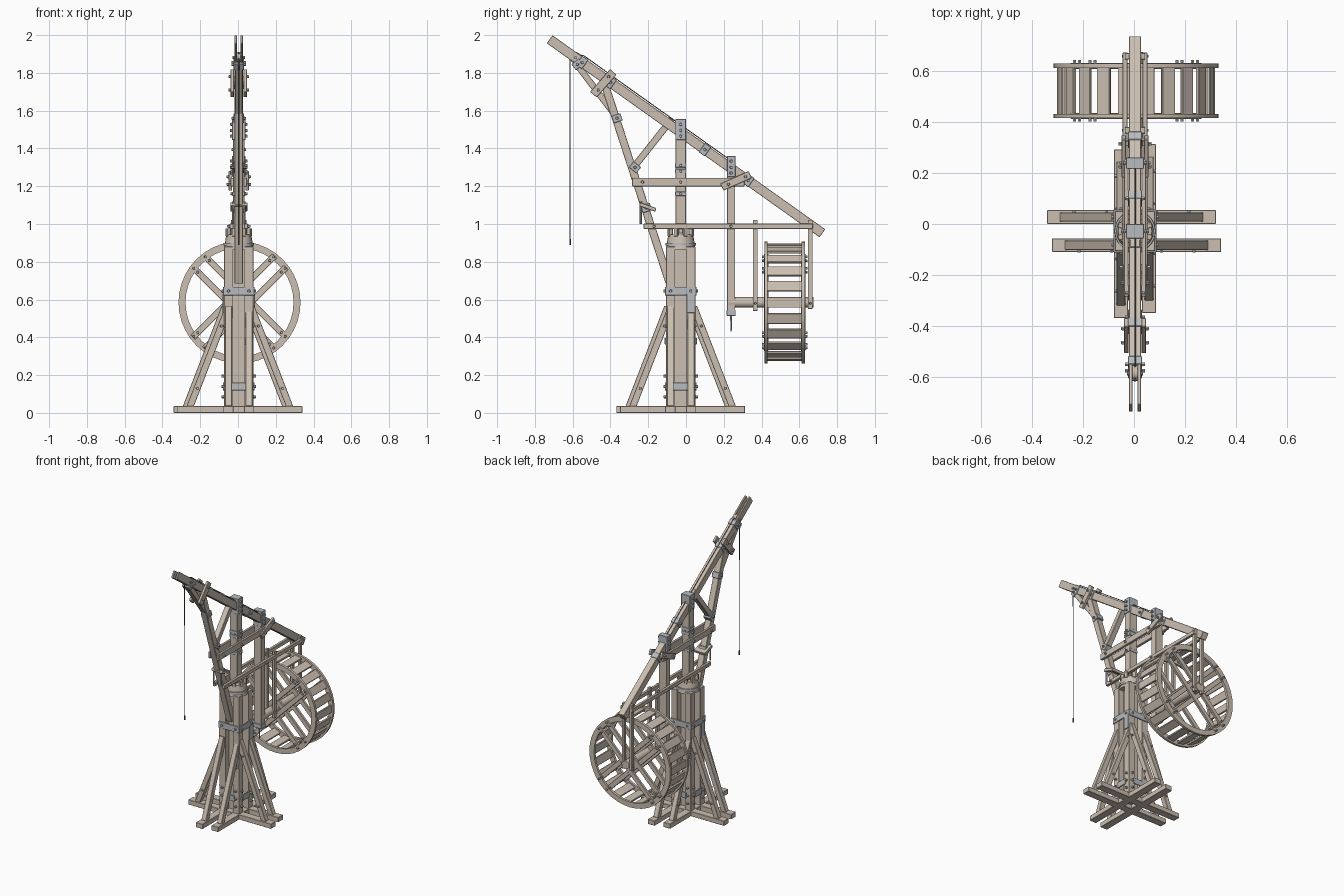
import bpy, bmesh
from math import pi, sin, cos
from mathutils import Vector as V, Matrix

if "Cube" in bpy.data.objects:
    bpy.data.objects.remove(bpy.data.objects["Cube"])

CX, CY = 0.004, -0.028          # slewing axis
X, Y, Z = V((1, 0, 0)), V((0, 1, 0)), V((0, 0, 1))


def material(name, c):
    m = bpy.data.materials.new(name)
    m.diffuse_color = (*c, 1)
    m.use_nodes = True
    m.node_tree.nodes["Principled BSDF"].inputs["Base Color"].default_value = m.diffuse_color
    return m


WOOD = material("wood", (0.60, 0.52, 0.44))
IRON = material("iron", (0.48, 0.50, 0.52))
ROPE = material("rope", (0.14, 0.12, 0.10))


def finish(name, bm, mat, bevel=0, smooth=False):
    bmesh.ops.recalc_face_normals(bm, faces=bm.faces)
    me = bpy.data.meshes.new(name)
    bm.to_mesh(me)
    bm.free()
    me.materials.append(mat)
    ob = bpy.data.objects.new(name, me)
    bpy.context.collection.objects.link(ob)
    if bevel:
        b = ob.modifiers.new("edge", 'BEVEL')
        b.width, b.segments = bevel, 1
    if smooth:
        bpy.context.view_layer.objects.active = ob
        ob.select_set(True)
        bpy.ops.object.shade_smooth_by_angle()
        ob.select_set(False)
    return ob


def frame(p, q, side):
    d = (q - p).normalized()
    s = (side - d * side.dot(d)).normalized()
    m = Matrix((s, d.cross(s), d)).transposed().to_4x4()
    m.translation = (p + q) / 2
    return m


def beam(name, p, q, w, d, side=X, mat=WOOD, bevel=0.002):
    """Timber from p to q; w is the size along side, d across it."""
    p, q = V(p), V(q)
    bm = bmesh.new()
    bmesh.ops.create_cube(bm, size=1, matrix=frame(p, q, side) @ Matrix.Diagonal((w, d, (q - p).length, 1)))
    return finish(name, bm, mat, bevel)


def box(name, c, s, mat=WOOD):
    c = V(c)
    return beam(name, c - Z * s[2] / 2, c + Z * s[2] / 2, s[0], s[1], X, mat, 0.0015)


def rod(name, p, q, r1, r2=None, n=16, mat=WOOD):
    p, q = V(p), V(q)
    d = (q - p).normalized()
    bm = bmesh.new()
    bmesh.ops.create_cone(bm, cap_ends=True, segments=n, radius1=r1, radius2=r1 if r2 is None else r2,
                          depth=(q - p).length, matrix=frame(p, q, Y if abs(d.x) > .9 else X))
    return finish(name, bm, mat, smooth=n > 8)


def bolt(p, d, r=0.009, h=0.012):
    p = V(p)
    rod("bolt", p - d * 0.004, p + d * h, r, r * 0.8, 6, IRON)


def side_bolts(y, z, half):
    for s in (-1, 1):
        bolt((CX + s * half, y, z), X * s)


def rope(name, pts, r=0.003):
    cu = bpy.data.curves.new(name, 'CURVE')
    cu.dimensions, cu.bevel_depth, cu.bevel_resolution = '3D', r, 1
    sp = cu.splines.new('POLY')
    sp.points.add(len(pts) - 1)
    for a, b in zip(sp.points, pts):
        a.co = (*b, 1)
    cu.materials.append(ROPE)
    bpy.context.collection.objects.link(bpy.data.objects.new(name, cu))


# Foot: crossed sill beams, with a raking brace at each end
for s in (-1, 1):
    for axis, other, shift in ((X, Y, -s * 0.01), (Y, X, s * 0.01)):
        o = V((CX if axis is Y else 0, CY if axis is X else 0, 0)) + other * s * 0.055
        o += axis * (shift if axis is X else CY + shift)
        beam("sill_beam", o - axis * 0.331 + Z * 0.018, o + axis * 0.331 + Z * 0.018, 0.054, 0.035, other)
        for e in (-1, 1):
            beam("raking_brace", o + axis * e * 0.265 + Z * 0.03, o + axis * e * 0.06 + Z * 0.56, 0.036, 0.036, other)
            foot, head = o + axis * e * 0.225 + Z * 0.13, o + axis * e * 0.098 + Z * 0.46
            for b in (foot, head):
                bolt(b + other * s * 0.018, other * s, 0.008, 0.01)

# Pedestal: four corner posts round a core, iron bands, bolts
box("pedestal_core", (CX, CY, 0.45), (0.07, 0.07, 0.84))
for sx in (-1, 1):
    for sy in (-1, 1):
        box("corner_post", (CX + sx * 0.054, CY + sy * 0.054, 0.45), (0.048, 0.048, 0.86))
for z, h in ((0.645, 0.045), (0.14, 0.042)):
    for s in (-1, 1):
        w = 0.166 if z > 0.5 else 0.085
        box("iron_band", (CX, CY + s * 0.08, z), (w, 0.008, h), IRON)
        box("iron_band", (CX + s * 0.08, CY, z), (0.008, w, h), IRON)
for z in (0.085, 0.14, 0.195, 0.645):
    for s in (-1, 1):
        for o in (-0.054, 0.054):
            bolt((CX + o, CY + s * 0.08, z), Y * s)
            bolt((CX + s * 0.08, CY + o, z), X * s)
for s in (-1, 1):
    box("post_clamp", (CX + s * 0.054, CY - s * 0.08, 0.38), (0.046, 0.01, 0.035), IRON)
    box("post_clamp", (CX + s * 0.08, CY + s * 0.054, 0.58), (0.01, 0.046, 0.1), IRON)

# Turntable cap and its bearing blocks
rod("turntable_cap", (CX, CY, 0.865), (CX, CY, 0.945), 0.079, 0.066, 20)
rod("cap_hoop", (CX, CY, 0.885), (CX, CY, 0.9), 0.081, 0.08, 20, IRON)
for i in range(8):
    a = pi / 8 + i * pi / 4
    p = V((CX + 0.06 * cos(a), CY + 0.06 * sin(a), 0.955))
    beam("bearing_block", p - Z * 0.02, p + Z * 0.022, 0.022, 0.022, V((cos(a), sin(a), 0)))

# Jib: solid beam with a forked tip, y-z line helper
TIP, TAIL = V((CX, -0.722, 1.978)), V((CX, 0.722, 0.951))
jd = (TAIL - TIP).normalized()
jn = V((0, -jd.z, jd.y))


def jib(y, off=0):
    return TIP + (TAIL - TIP) * ((y + 0.722) / 1.444) + jn * off


beam("jib_beam", jib(-0.54), TAIL, 0.046, 0.052)
for s in (-1, 1):
    beam("jib_fork", TIP + X * s * 0.0165, jib(-0.53) + X * s * 0.0165, 0.013, 0.052)
pu = jib(-0.585)
rod("tip_pulley", pu - X * 0.009, pu + X * 0.009, 0.03, n=20)
rod("pulley_pin", pu - X * 0.032, pu + X * 0.032, 0.008, n=8, mat=IRON)
rope("hoist_rope", [(CX, -0.613, 0.89), (CX, -0.614, 1.875), (CX, -0.605, 1.905), jib(-0.56, 0.034),
                    jib(-0.3, 0.033), jib(0.2, 0.033), (CX, 0.25, 1.3)])
rod("rope_end", (CX, -0.613, 0.89), (CX, -0.613, 0.92), 0.005, n=8, mat=ROPE)
for y in (-0.55, -0.4, 0.1, 0.33):
    beam("jib_strap", jib(y - 0.016), jib(y + 0.016), 0.054, 0.058, X, IRON)
    side_bolts(y, jib(y).z, 0.027)

# King post and hanging post, with iron heads
box("king_post", (CX, CY, 1.25), (0.06, 0.054, 0.6))
box("hanging_post", (CX, 0.239, 0.94), (0.06, 0.042, 0.8))
for y, d, top in ((CY, 0.056, 1.55), (0.239, 0.044, 1.355)):
    box("post_head_strap", (CX, y, top - 0.05), (0.07, d, 0.11), IRON)
    for dz in (-0.022, -0.055, -0.085):
        side_bolts(y, top + dz, 0.035)
for z in (1.16, 1.28, 1.31):
    box("king_post_strap", (CX, CY, z), (0.066, 0.058, 0.022), IRON)
    side_bolts(CY, z, 0.033)
box("hanger_shoe", (CX, 0.239, 0.53), (0.064, 0.048, 0.032), IRON)
rod("hanger_spike", (CX, 0.239, 0.43), (CX, 0.239, 0.53), 0.003, 0.006, 8, IRON)

# Front struts and diagonal brace
beam("front_strut", (CX, -0.088, 0.69), (CX, -0.435, 1.755), 0.046, 0.042)
beam("upper_strut", (CX, -0.355, 1.55), (CX, -0.59, 1.86), 0.04, 0.034)
beam("diagonal_brace", (CX, -0.285, 1.29), (CX, -0.075, 1.555), 0.04, 0.036)
for y, z, dy, dz in ((-0.365, 1.56, -0.31, 0.95), (-0.27, 1.3, 0.62, 0.78), (-0.575, 1.845, -0.6, 0.8),
                     (-0.21, 1.085, -0.31, 0.95)):
    c, d = V((CX, y, z)), V((0, dy, dz)) * 0.02
    beam("strut_strap", c - d, c + d, 0.054, 0.05, X, IRON)
    side_bolts(y, z, 0.027)

# Paired clamps and ties gripping the frame from both sides
for s in (-1, 1):
    x = CX + s * 0.034
    beam("head_clamp", (x, -0.49, 1.685), (x, -0.385, 1.805), 0.018, 0.045)
    beam("collar_tie", (x, -0.285, 1.222), (x, 0.31, 1.222), 0.018, 0.045)
    beam("tail_clamp", (x + s * 0.01, 0.19, 1.195), (x + s * 0.01, 0.34, 1.262), 0.018, 0.04)
    beam("lower_tie", (x + s * 0.005, -0.225, 0.988), (x + s * 0.005, 0.672, 0.988), 0.02, 0.027)
    for y, lo in ((0.367, 0.54), (0.658, 0.55)):
        box("axle_hanger", (CX + s * 0.03, y, (1.022 + lo) / 2), (0.02, 0.025, 1.022 - lo))
        bolt((CX + s * 0.04, y, 0.58), X * s, 0.007)
for y, z, h in ((-0.465, 1.71, .043), (-0.41, 1.78, .043), (-0.23, 1.222, .043), (CY, 1.222, .043),
                (0.225, 1.21, .053), (0.315, 1.25, .053), (-0.17, 0.988, .049), (0.239, 0.988, .049)):
    side_bolts(y, z, h)

# Tether cleat on the front strut
beam("cleat_arm", (CX, -0.245, 1.105), (CX, -0.16, 1.075), 0.09, 0.02)
for s in (-1, 1):
    rod("cleat_pin", (CX + s * 0.03, -0.24, 1.0), (CX + s * 0.03, -0.24, 1.12), 0.006, n=8, mat=IRON)

# Treadwheel: rims, treads, clasp arms, axle
WC, R = V((0.008, 0.522, 0.585)), 0.323
rod("wheel_axle", (WC.x, 0.225, WC.z), (WC.x, 0.675, WC.z), 0.028, n=16)
for s in (-1, 1):
    bm = bmesh.new()
    n, rings = 40, []
    for i in range(n):
        a = 2 * pi * i / n
        rings.append([bm.verts.new(WC + V((r * cos(a), s * y, r * sin(a))))
                      for r, y in ((R, 0.09), (R, 0.107), (0.286, 0.107), (0.286, 0.09))])
    for i in range(n):
        a, b = rings[i], rings[(i + 1) % n]
        for k in range(4):
            bm.faces.new((a[k], a[(k + 1) % 4], b[(k + 1) % 4], b[k]))
    finish("wheel_rim", bm, WOOD, smooth=True)
    for ang in (pi / 4, -pi / 4):
        d, o = V((cos(ang), 0, sin(ang))), V((-sin(ang), 0, cos(ang)))
        for t in (-1, 1):
            c = WC + Y * s * (0.101 if ang > 0 else 0.095) + o * t * 0.043
            beam("clasp_arm", c - d * 0.305, c + d * 0.305, 0.018, 0.034, Y)
            for e in (-0.298, -0.27, 0.27, 0.298):
                p = c + d * e
                bolt((p.x, WC.y + s * 0.109, p.z), Y * s, 0.008, 0.011)
for i in range(22):
    a = 2 * pi * i / 22
    r = V((cos(a), 0, sin(a)))
    c = WC + r * 0.303
    beam("tread_board", c - Y * 0.092, c + Y * 0.092, 0.014, 0.056, r)
